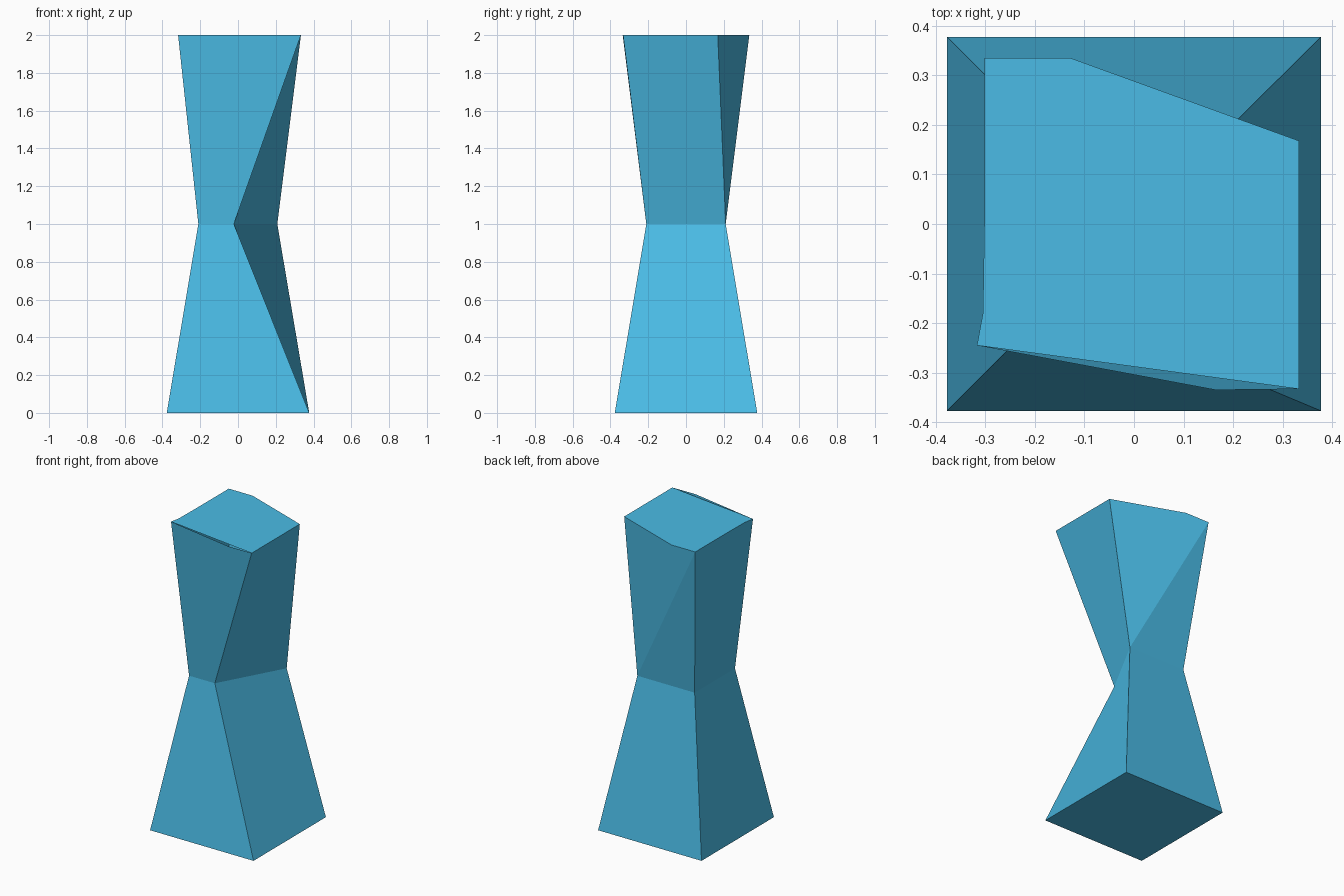
import bpy
import bmesh

if "Cube" in bpy.data.objects:
    bpy.data.objects.remove(bpy.data.objects["Cube"])

blue = bpy.data.materials.new("sky blue")
blue.diffuse_color = (0.069, 0.50, 0.79, 1)
blue.use_nodes = True
blue.node_tree.nodes["Principled BSDF"].inputs["Base Color"].default_value = blue.diffuse_color

bm = bmesh.new()


def ring(points, z):
    return [bm.verts.new((x, y, z)) for x, y in points]


# Square foot and pinched waist: front left, front right, back right, back left
foot = ring([(-.377, -.377), (.377, -.377), (.377, .377), (-.377, .377)], 0)
waist = ring([(-.21, -.21), (-.022, -.21), (.208, .21), (-.21, .21)], 1)

# Chipped top outline, counter-clockwise from the front left
top = ring([(-.317, -.245), (.165, -.335), (.333, -.333), (.333, .168),
            (-.128, .335), (-.302, .335), (-.302, .01), (-.305, -.18)], 2)
fl, front_chip, fr, br, back_chip, bl, left_a, left_b = top
w_fl, w_fr, w_br, w_bl = waist

# Underside and lower walls, folded inward along the twisted right side
bm.faces.new(foot[::-1])
for i in range(4):
    j = (i + 1) % 4
    bm.faces.new((foot[j], waist[j], waist[i], foot[i]))

# Upper walls: front, right, back, left
bm.faces.new((w_fl, w_fr, fr, front_chip, fl))
bm.faces.new((w_fr, w_br, br, fr))
bm.faces.new((w_br, bl, back_chip, br))
bm.faces.new((w_br, w_bl, bl))
rim = [w_fl, fl, left_b, left_a, bl]
for a, b in zip(rim, rim[1:]):
    bm.faces.new((w_bl, a, b))

# Top cap, leaving the narrow slit along the front edge open
bm.faces.new([v for v in top if v is not front_chip])

mesh = bpy.data.meshes.new("pinched_pillar")
bm.to_mesh(mesh)
bm.free()
mesh.materials.append(blue)
bpy.context.collection.objects.link(bpy.data.objects.new("pinched_pillar", mesh))
